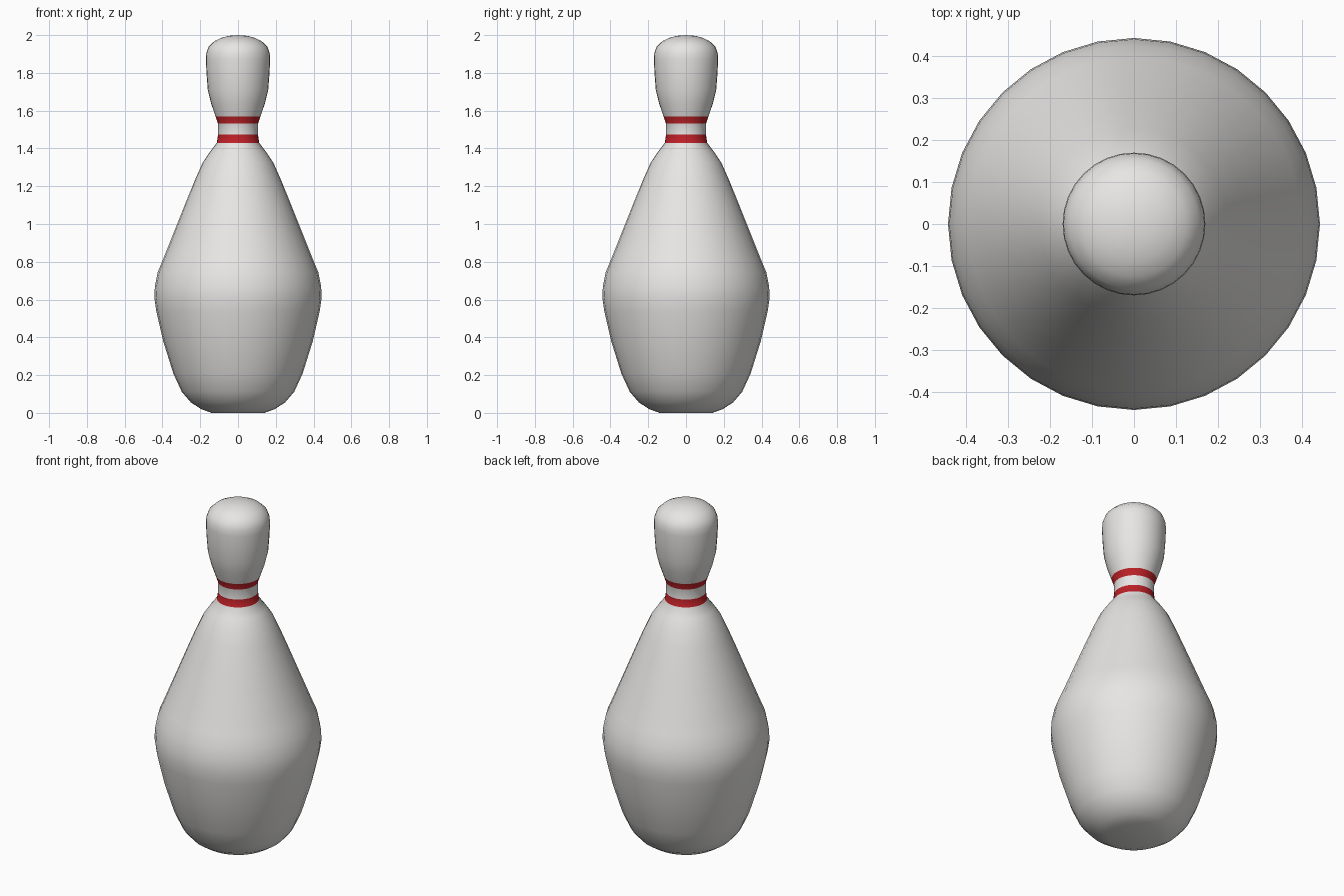
import bpy, bmesh, math

if "Cube" in bpy.data.objects:
    bpy.data.objects.remove(bpy.data.objects["Cube"])

SIDES = 32

# half profile (radius, height), from the base centre to the crown
profile = [
    (0.14, 0.0), (0.195, 0.02), (0.25, 0.056), (0.298, 0.112), (0.343, 0.21),
    (0.396, 0.38), (0.433, 0.54), (0.443, 0.61), (0.440, 0.67), (0.425, 0.745),
    (0.398, 0.81), (0.33, 0.98), (0.27, 1.13), (0.225, 1.24), (0.187, 1.325),
    (0.15, 1.38), (0.112, 1.43), (0.106, 1.473), (0.106, 1.532), (0.119, 1.57),
    (0.143, 1.64), (0.160, 1.71), (0.167, 1.80), (0.170, 1.87), (0.168, 1.905),
    (0.155, 1.94), (0.125, 1.968), (0.09, 1.985), (0.05, 1.996),
]
stripes = [(1.43, 1.473), (1.532, 1.57)]


def material(name, colour):
    m = bpy.data.materials.new(name)
    m.diffuse_color = (*colour, 1.0)
    m.use_nodes = True
    m.node_tree.nodes["Principled BSDF"].inputs["Base Color"].default_value = m.diffuse_color
    return m


# lathe the pin
bm = bmesh.new()
rings = []
for r, z in profile:
    rings.append([bm.verts.new((r * math.cos(2 * math.pi * i / SIDES),
                                r * math.sin(2 * math.pi * i / SIDES), z))
                  for i in range(SIDES)])
for a, b in zip(rings, rings[1:]):
    for i in range(SIDES):
        j = (i + 1) % SIDES
        bm.faces.new((a[i], a[j], b[j], b[i]))

# close base and crown
base = bm.verts.new((0, 0, 0))
crown = bm.verts.new((0, 0, 2))
for i in range(SIDES):
    j = (i + 1) % SIDES
    bm.faces.new((base, rings[0][j], rings[0][i]))
    bm.faces.new((crown, rings[-1][i], rings[-1][j]))

# red neck stripes chosen by height
for f in bm.faces:
    f.smooth = True
    z = f.calc_center_median().z
    f.material_index = int(any(lo < z < hi for lo, hi in stripes))

mesh = bpy.data.meshes.new("bowling_pin")
bm.to_mesh(mesh)
bm.free()
mesh.materials.append(material("warm white", (0.80, 0.79, 0.775)))
mesh.materials.append(material("stripe red", (0.50, 0.015, 0.02)))
pin = bpy.data.objects.new("bowling_pin", mesh)
bpy.context.collection.objects.link(pin)
